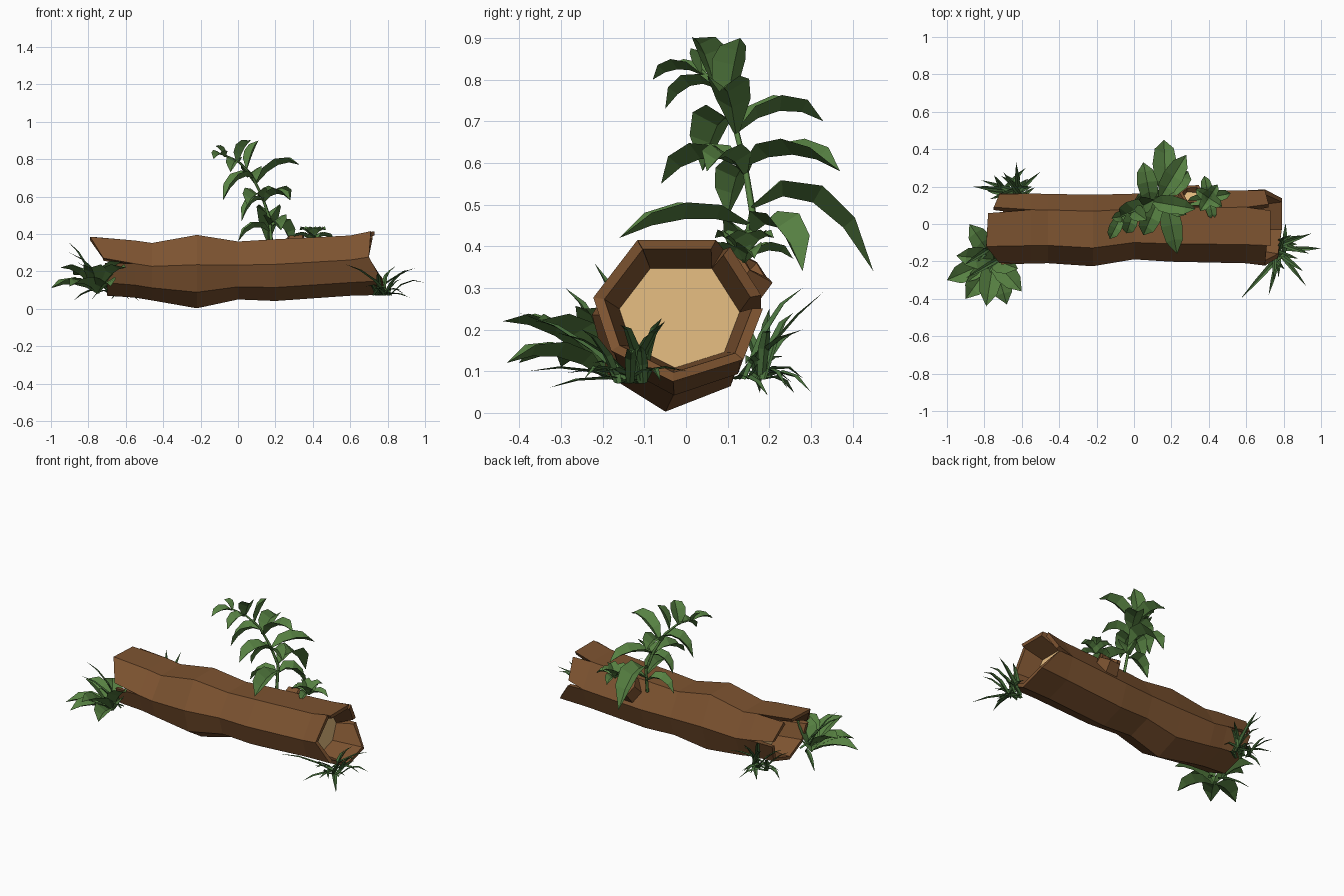
import bpy, bmesh, math, random
from mathutils import Vector as V

if "Cube" in bpy.data.objects:
    bpy.data.objects.remove(bpy.data.objects["Cube"])
random.seed(4)


def material(name, rgb):
    m = bpy.data.materials.new(name)
    m.diffuse_color = (*rgb, 1)
    m.use_nodes = True
    m.node_tree.nodes["Principled BSDF"].inputs["Base Color"].default_value = m.diffuse_color
    return m


BARK = material("bark brown", (0.205, 0.087, 0.030))
WOOD = material("cut wood tan", (0.90, 0.58, 0.25))
LEAF = material("leaf green", (0.095, 0.22, 0.055))
GRASS = material("grass green", (0.065, 0.16, 0.045))


def finish(bm, name, *mats):
    me = bpy.data.meshes.new(name)
    bm.to_mesh(me)
    bm.free()
    for m in mats:
        me.materials.append(m)
    ob = bpy.data.objects.new(name, me)
    bpy.context.collection.objects.link(ob)
    return ob


def leaf(bm, base, tip, half, arch, fold=0.7, prof=(0.15, 0.85, 1, 0.78, 0)):
    """Arched blade folded along its midrib."""
    a, c = V(base), V(tip)
    b = (a + c) / 2 + V((0, 0, 2 * arch))
    d = c - a
    side = V((d.x, d.y, 0)).cross(V((0, 0, 1))).normalized()
    rows = []
    n = len(prof) - 1
    for i, w in enumerate(prof):
        t = i / n
        p = a * (1 - t) ** 2 + b * 2 * t * (1 - t) + c * t * t
        tan = (b - a) * (1 - t) + (c - b) * t
        up = side.cross(tan).normalized()
        m = bm.verts.new(p)
        if w == 0:
            rows.append((m, m, m))
        else:
            lift = up * half * w * fold
            rows.append((bm.verts.new(p - side * half * w + lift), m,
                         bm.verts.new(p + side * half * w + lift)))
    for r, q in zip(rows, rows[1:]):
        for k in (0, 1):
            vs = [r[k], r[k + 1], q[k + 1], q[k]]
            bm.faces.new(list(dict.fromkeys(vs)))


# ---- hollow log: seven-sided body with split, tapering plank ends ----
SECTION = [(-0.11, 0.14), (0.09, 0.14), (0.18, 0.0), (0.13, -0.13),
           (-0.03, -0.18), (-0.17, -0.11), (-0.21, 0.01)]
RINGS = [(-0.72, .385, .07, 1.0, -0.01), (-0.55, .365, .06, .96, -0.01), (-0.46, .352, .045, .95, -0.01),
         (-0.22, .395, .003, .98, -0.02), (0.0, .36, .05, .9, 0), (0.2, .372, .042, .96, 0),
         (0.6, .392, .07, 1.0, 0), (0.72, .415, .075, 1.06, 0)]


def ring(x, top, bottom, sy, dy):
    s = (top - bottom) / 0.32
    return [V((x, y * sy + dy, top - 0.14 * s + z * s)) for y, z in SECTION]


pts = [ring(*r) for r in RINGS]
bm = bmesh.new()
body = [[bm.verts.new(p) for p in r] for r in pts[1:-1]]
for r, q in zip(body, body[1:]):
    for i in range(7):
        j = (i + 1) % 7
        bm.faces.new((r[i], r[j], q[j], q[i]))
# end x of the two corners of each plank
RIGHT = [(.73, .73), (.72, .70), (.70, .79), (.79, .79), (.79, .77), (.77, .70), (.70, .71)]
LEFT = [(-.79, -.78), (-.75, -.72), (-.72, -.70), (-.70, -.70), (-.70, -.70), (-.70, -.71), (-.72, -.79)]
for end, start, xs, splits in ((pts[-1], pts[-2], RIGHT, (1, 2)), (pts[0], pts[1], LEFT, (1, 2, 6))):
    c0, c1 = sum(start, V()) / 7, sum(end, V()) / 7
    c0.z -= 0.015
    core = [c0.lerp(p, 0.74) for p in start]
    for i in range(7):
        j = (i + 1) % 7
        ga, gb = 0.11 if i in splits else 0, 0.11 if j in splits else 0
        a, b = end[i].lerp(end[j], ga), end[j].lerp(end[i], gb)
        ia, ib = c1.lerp(a, 0.87), c1.lerp(b, 0.87)
        a.x, b.x = ia.x, ib.x = xs[i]
        o0, o1, o2, o3, i0, i1, i2, i3 = [bm.verts.new(p) for p in (
            start[i], start[j], b, a, core[i], core[j], ib, ia)]
        fs = [(o0, o1, o2, o3), (i3, i2, i1, i0), (o3, o2, i2, i3), (o0, o3, i3, i0), (o1, i1, i2, o2)]
        for f in fs:
            bm.faces.new(f if xs is RIGHT else f[::-1])
    # pale heartwood closing the hollow
    f = bm.faces.new([bm.verts.new(p) for p in core])
    f.material_index = 1
    f.normal_update()
    if f.normal.x * c0.x < 0:
        f.normal_flip()
bm.normal_update()
# body and planks share one winding; flip everything but the plugs if it faces inward
ref = next(f for f in bm.faces)
c = ref.calc_center_median()
if ref.normal.dot(V((0, c.y, c.z - 0.22))) < 0:
    bmesh.ops.reverse_faces(bm, faces=[f for f in bm.faces if f.material_index == 0])
finish(bm, "hollow_log", BARK, WOOD)

# ---- broken branch stub: bark tube with a pale centre ----
bm = bmesh.new()
axis = V((0.1, 0.68, 0.73)).normalized()
u = V((1, 0, 0))
u = (u - axis * u.dot(axis)).normalized()
w = axis.cross(u)
o = V((0.3, 0.09, 0.275))
loops = []
for r, h in ((0.085, 0), (0.07, 0.10), (0.052, 0.10), (0.046, 0.075)):
    loops.append([bm.verts.new(o + axis * (h + (0.012 * (k % 2) if h == 0.10 else 0))
                  + (u * math.cos(k * math.tau / 6) + w * math.sin(k * math.tau / 6)) * r) for k in range(6)])
for r, q in zip(loops, loops[1:]):
    for i in range(6):
        j = (i + 1) % 6
        bm.faces.new((r[i], r[j], q[j], q[i]))
bm.faces.new(loops[-1]).material_index = 1
finish(bm, "branch_stub", BARK, WOOD)

# ---- tall leafy sapling ----
STEM = [(.18, .13, .33), (.17, .16, .48), (.13, .14, .60), (.07, .11, .72), (0, .07, .79), (-.07, .04, .82)]
cu = bpy.data.curves.new("sapling_stem", 'CURVE')
cu.dimensions = '3D'
cu.bevel_depth, cu.bevel_resolution = 0.01, 0
sp = cu.splines.new('POLY')
sp.points.add(len(STEM) - 1)
for i, (p, q) in enumerate(zip(sp.points, STEM)):
    p.co = (*q, 1)
    p.radius = 1 - 0.1 * i
cu.materials.append(LEAF)
bpy.context.collection.objects.link(bpy.data.objects.new("sapling_stem", cu))

bm = bmesh.new()
for base, tip, half, arch in [
        ((.17, .15, .45), (.23, -.16, .42), .058, .03),
        ((.17, .16, .49), (.16, .45, .34), .065, .09),
        ((.14, .14, .59), (.28, .37, .58), .055, .035),
        ((.13, .13, .59), (.05, -.06, .55), .055, .04),
        ((.09, .12, .67), (.05, .33, .70), .055, .04),
        ((.10, .12, .67), (.33, .08, .77), .05, .05),
        ((.17, .16, .43), (.29, .28, .34), .055, .06),
        ((.17, .15, .41), (.00, .12, .36), .045, .05),
        ((.08, .11, .70), (-.08, .04, .58), .055, .05),
        ((.05, .10, .75), (.11, .13, .90), .045, .01),
        ((.00, .07, .78), (.07, .02, .90), .045, .02),
        ((-.07, .04, .81), (-.13, -.08, .80), .035, .02),
        ((-.07, .04, .81), (-.12, .03, .87), .03, .01),
        ((.00, .07, .78), (-.04, -.05, .73), .04, .03),
        ((.14, .14, .57), (.28, .05, .58), .045, .04),
        ((.13, .14, .58), (.02, .10, .47), .045, .04)]:
    leaf(bm, base, tip, half, arch)
finish(bm, "sapling_leaves", LEAF)

# ---- small rosette on top of the log ----
bm = bmesh.new()
for k in range(8):
    a, r = k * math.tau / 8 + 0.2, (0.12, 0.085)[k % 2]
    leaf(bm, (.40, .14, .36), (.40 + r * math.cos(a), .14 + r * math.sin(a), (.37, .42)[k % 2]), .03, .025)
finish(bm, "small_rosette", LEAF)

# ---- broad-leaf plant at the front left ----
bm = bmesh.new()
for x, y, z in [(-1, -.30, .11), (-.95, -.17, .22), (-.90, -.40, .12), (-.79, -.44, .22),
                (-.68, -.43, .12), (-.60, -.36, .22), (-.88, .0, .18), (-.62, -.24, .25)]:
    leaf(bm, (-.75, -.19, .08), (x, y, z), .06, .035, 0.6)
finish(bm, "broad_leaf_plant", LEAF)


# ---- grass tufts ----
def tuft(name, base, az0, az1, count, fixed):
    bm = bmesh.new()
    tips = list(fixed)
    for k in range(count):
        a = math.radians(az0 + (az1 - az0) * (k + random.random() * 0.8) / count)
        r = random.uniform(.10, .19)
        tips.append((base[0] + r * math.cos(a), base[1] + r * math.sin(a), random.uniform(.04, .24)))
    for t in tips:
        b = V(base) + V((random.uniform(-.05, .05), random.uniform(-.04, .04), 0))
        leaf(bm, b, t, .014, random.uniform(.015, .04), .5, (.7, 1, .7, 0))
    finish(bm, name, GRASS)


tuft("grass_right", (.77, -.14, .07), -150, 80, 12,
     [(1, -.13, .14), (.57, -.40, .24), (.72, -.38, .10), (.92, -.33, .06), (.95, -.05, .22), (.80, -.07, .20)])
tuft("grass_back_left", (-.65, .15, .08), -10, 200, 12,
     [(-.63, .33, .29), (-.50, .28, .20), (-.86, .20, .25), (-.58, .30, .05), (-.70, .28, .30)])
tuft("grass_front_left", (-.74, -.15, .10), 140, 260, 3, [(-.90, -.29, .30), (-.91, -.22, .36)])
